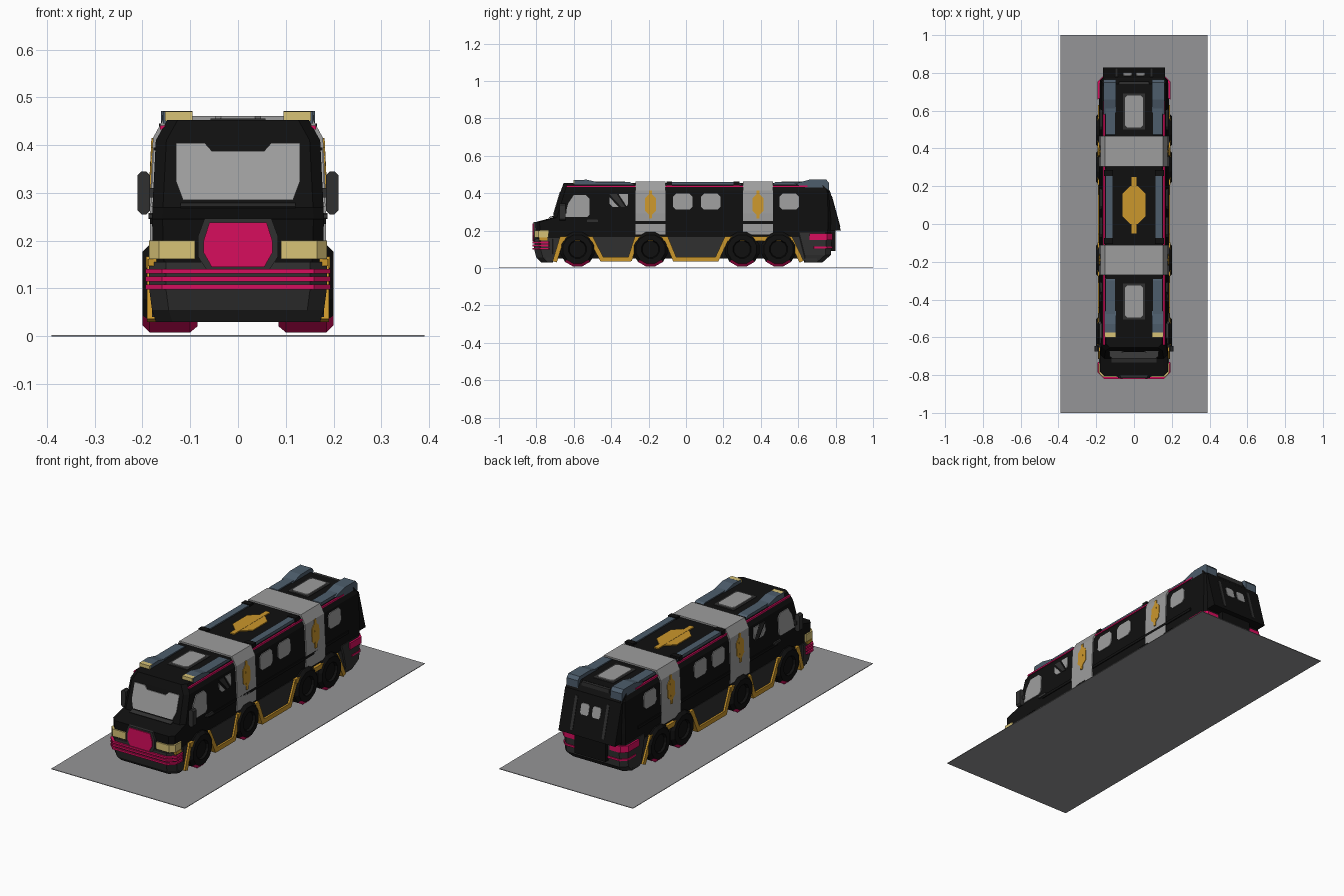
import bpy, bmesh, math
from mathutils import Vector


def material(name, r, g, b):
    m = bpy.data.materials.new(name)
    m.diffuse_color = (r, g, b, 1)
    return m


BLACK = material("black", 0.005, 0.005, 0.005)
DARK = material("dark_grey", 0.03, 0.03, 0.03)
GREY = material("light_grey", 0.34, 0.34, 0.34)
BASE = material("base_grey", 0.30, 0.30, 0.31)
PINK = material("pink", 0.68, 0.004, 0.11)
GOLD = material("gold", 0.60, 0.31, 0.025)
LAMP = material("pale_yellow", 0.68, 0.54, 0.18)
SLATE = material("slate_blue", 0.075, 0.11, 0.15)


def finish(name, bm, *mats):
    bmesh.ops.recalc_face_normals(bm, faces=bm.faces)
    me = bpy.data.meshes.new(name)
    bm.to_mesh(me)
    bm.free()
    ob = bpy.data.objects.new(name, me)
    bpy.context.collection.objects.link(ob)
    for m in mats:
        me.materials.append(m)
    return ob


def solid(name, pts, vec, mat, mirror=False):
    """Polygon swept along a vector, optionally mirrored over x."""
    bm = bmesh.new()
    for s in ((1, -1) if mirror else (1,)):
        a = [bm.verts.new((s * p[0], p[1], p[2])) for p in pts]
        b = [bm.verts.new((s * (p[0] + vec[0]), p[1] + vec[1], p[2] + vec[2])) for p in pts]
        bm.faces.new(a)
        bm.faces.new(b[::-1])
        for i in range(len(pts)):
            j = (i + 1) % len(pts)
            bm.faces.new((a[i], a[j], b[j], b[i]))
    return finish(name, bm, mat)


def box(name, x, y, z, mat, mirror=False):
    pts = [(x[0], y[0], z[0]), (x[1], y[0], z[0]), (x[1], y[1], z[0]), (x[0], y[1], z[0])]
    return solid(name, pts, (0, 0, z[1] - z[0]), mat, mirror)


def loft(name, rings, mat, cf=0.03, cb=0.03):
    """Stacked rings (z, front y, back y, half width) with cut corners."""
    bm = bmesh.new()
    prev = None
    for z, f, b, w in rings:
        xy = [(-w + cf, f), (w - cf, f), (w, f + cf), (w, b - cb),
              (w - cb, b), (cb - w, b), (-w, b - cb), (-w, f + cf)]
        cur = [bm.verts.new((x, y, z)) for x, y in xy]
        if prev:
            for i in range(8):
                j = (i + 1) % 8
                bm.faces.new((prev[i], prev[j], cur[j], cur[i]))
        else:
            bm.faces.new(cur)
        prev = cur
    bm.faces.new(prev)
    return finish(name, bm, mat)


def side_x(z):
    """Half width of the body wall at height z."""
    return 0.179 - 0.007 * max(0, z - 0.27) / 0.14


def front_y(z):
    return -0.712 + 0.3 * (z - 0.27)


def side_plate(name, yz, mat, lift=0.004):
    solid(name, [(side_x(z) - 0.003, y, z) for y, z in yz], (lift + 0.003, 0, 0), mat, True)


def rounded(y0, y1, z0, z1, c):
    return [(y0 + c, z0), (y1 - c, z0), (y1, z0 + c), (y1, z1 - c),
            (y1 - c, z1), (y0 + c, z1), (y0, z1 - c), (y0, z0 + c)]


def sym(half):
    """Complete a left-right symmetric outline."""
    return half + [(-x, z) for x, z in half[::-1]]


# flat base the vehicle stands on
box("base_plate", (-0.39, 0.39), (-1, 1), (0, 0.003), BASE)

# body shell and chassis
loft("body_shell", [(0.155, -0.80, 0.77, 0.177), (0.245, -0.805, 0.775, 0.18),
                    (0.27, -0.712, 0.775, 0.179), (0.41, -0.67, 0.77, 0.172),
                    (0.453, -0.655, 0.74, 0.148)], BLACK, 0.022, 0.015)
box("chassis", (-0.12, 0.12), (-0.72, 0.74), (0.05, 0.16), BLACK)
box("side_moulding", (0.175, 0.184), (-0.5, 0.66), (0.235, 0.25), BLACK, True)
box("roof_pink_line", (0.150, 0.163), (-0.64, 0.65), (0.433, 0.441), PINK, True)

# bumpers with pink rails
loft("front_bumper", [(0.03, -0.775, -0.71, 0.172), (0.055, -0.80, -0.71, 0.18),
                      (0.10, -0.812, -0.71, 0.186), (0.155, -0.81, -0.71, 0.186)], DARK, 0.035, 0.005)
for z in (0.103, 0.120, 0.136):
    loft("front_rail", [(z - 0.005, -0.82, -0.73, 0.194), (z + 0.005, -0.82, -0.73, 0.194)], PINK, 0.035, 0.005)
loft("rear_bumper", [(0.03, 0.63, 0.73, 0.175), (0.07, 0.63, 0.775, 0.185),
                     (0.15, 0.61, 0.78, 0.186), (0.19, 0.60, 0.775, 0.182)], DARK, 0.005, 0.03)
loft("rear_rail", [(0.105, 0.68, 0.783, 0.188), (0.115, 0.68, 0.783, 0.188)], PINK, 0.005, 0.03)
solid("tail_lights", [(0.10, 0.782, 0.15), (0.10, 0.70, 0.15), (0.192, 0.66, 0.15), (0.192, 0.755, 0.15),
                      (0.165, 0.782, 0.15)], (0, 0, 0.035), PINK, True)

# wheels: black with pink undersides
bm = bmesh.new()
for s in (-1, 1):
    for y in (-0.58, -0.19, 0.30, 0.495):
        prev = None
        for x, r in ((0.085, 0.082), (0.10, 0.095), (0.185, 0.095), (0.2, 0.08), (0.2, 0.05), (0.188, 0.045)):
            cur = []
            for k in range(12):
                a = math.tau * (k + 0.5) / 12
                cur.append(bm.verts.new((s * x, y + r * math.cos(a), 0.1 + r * math.sin(a))))
            if prev:
                for k in range(12):
                    bm.faces.new((prev[k], prev[k - 1], cur[k - 1], cur[k]))
            else:
                bm.faces.new(cur)
            prev = cur
        bm.faces.new(prev)
for f in bm.faces:
    f.material_index = int(f.calc_center_median().z < 0.032)
finish("wheels", bm, BLACK, PINK)

# gold arch trim as one bar per segment
path = [(-0.70, 0.04), (-0.665, 0.155), (-0.505, 0.155), (-0.45, 0.046), (-0.30, 0.046), (-0.265, 0.155),
        (-0.105, 0.155), (-0.06, 0.046), (0.165, 0.046), (0.215, 0.155), (0.56, 0.155), (0.615, 0.04)]
for (y0, z0), (y1, z1) in zip(path, path[1:]):
    d = Vector((y1 - y0, z1 - z0)).normalized() * 0.012
    n = Vector((-d.y, d.x))
    a, b = Vector((y0, z0)) - d * 0.6, Vector((y1, z1)) + d * 0.6
    x = 0.193 if min(z0, z1) > 0.1 else 0.190
    solid("arch_trim", [(0.16, *p) for p in (a + n, b + n, b - n, a - n)], (x - 0.16, 0, 0), GOLD, True)

# dark skirts between the arches
for name, yz in (("front_skirt", [(-0.75, 0.04), (-0.70, 0.04), (-0.665, 0.16), (-0.75, 0.16)]),
                 ("door_skirt", [(-0.45, 0.045), (-0.30, 0.045), (-0.265, 0.165), (-0.505, 0.165)]),
                 ("middle_skirt", [(-0.06, 0.045), (0.165, 0.045), (0.215, 0.165), (-0.105, 0.165)]),
                 ("rear_skirt", [(0.615, 0.04), (0.70, 0.04), (0.70, 0.165), (0.56, 0.165)])):
    solid(name, [(0.11, y, z) for y, z in yz], (0.07, 0, 0), DARK, True)

# light grey bands over the body with plain gold ornaments
for y in (-0.19, 0.385):
    outline = sym([(0.184, 0.178), (0.184, 0.29), (0.178, 0.415), (0.153, 0.461)])
    solid("grey_band", [(x, y - 0.08, z) for x, z in outline], (0, 0.16, 0), GREY)
    side_plate("side_ornament", rounded(y - 0.03, y + 0.03, 0.285, 0.395, 0.022), GOLD, 0.009)
    side_plate("side_ornament_bar", rounded(y - 0.008, y + 0.008, 0.265, 0.415, 0.002), GOLD, 0.0095)
solid("roof_ornament", [(x, y, 0.452) for x, y in rounded(-0.06, 0.06, 0.0, 0.2, 0.04)], (0, 0, 0.006), GOLD)
box("roof_ornament_bar", (-0.013, 0.013), (-0.05, 0.25), (0.452, 0.459), GOLD)

# side windows
side_plate("cab_window", [(-0.648, 0.272), (-0.53, 0.272), (-0.515, 0.285), (-0.515, 0.37),
                          (-0.535, 0.39), (-0.60, 0.39), (-0.63, 0.345)], GREY)
side_plate("door_window_upper", [(-0.41, 0.395), (-0.345, 0.325), (-0.325, 0.325), (-0.37, 0.395)], DARK)
side_plate("door_window", [(-0.36, 0.395), (-0.318, 0.33), (-0.31, 0.34), (-0.31, 0.395)], GREY)
side_plate("door_window_corner", [(-0.41, 0.38), (-0.41, 0.345), (-0.39, 0.325), (-0.36, 0.325)], GREY)
side_plate("door_handle", rounded(-0.53, -0.47, 0.245, 0.258, 0.003), DARK, 0.008)
for y0 in (-0.07, 0.08, 0.50):
    side_plate("side_window", rounded(y0, y0 + 0.105, 0.312, 0.397, 0.016), GREY)

# windscreen, grille, hood vent
screen = sym([(0.055, 0.388), (0.07, 0.405), (0.13, 0.405), (0.13, 0.325), (0.115, 0.285)])
screen = screen[:5] + screen[5:]
solid("windscreen", [(x, front_y(z) - 0.004, z) for x, z in screen], (0, 0.008, 0), GREY)
grille = [(0.06, 0.238), (0.072, 0.20), (0.072, 0.175), (0.055, 0.145)]
solid("grille_frame", [(x * 1.17, -0.815, z + (0.008 if z > 0.18 else -0.008)) for x, z in sym(grille)],
      (0, 0.03, 0), DARK)
solid("grille", [(x, -0.820, z) for x, z in sym(grille)], (0, 0.008, 0), PINK)
solid("hood_vent", [(-0.12, -0.73, 0.268), (0.12, -0.73, 0.268), (0.12, -0.685, 0.280), (-0.12, -0.685, 0.280)],
      (0, -0.004, 0.004), DARK)

# headlights and gold indicators wrap the front corners
lamp = [(0.09, -0.81), (0.165, -0.81), (0.186, -0.788), (0.186, -0.735), (0.17, -0.735), (0.09, -0.78)]
solid("headlights", [(x, y, 0.162) for x, y in lamp], (0, 0, 0.038), LAMP, True)
box("indicators", (0.16, 0.188), (-0.785, -0.74), (0.147, 0.162), GOLD, True)

# mirrors on short arms
box("mirror_arm", (0.165, 0.195), (-0.655, -0.64), (0.29, 0.31), DARK, True)
solid("mirrors", [(x, -0.675, z) for x, z in rounded(0.184, 0.21, 0.255, 0.345, 0.008)], (0, 0.03, 0), DARK, True)

# roof rails, lamps, rear fins
for x0, y0, y1 in ((0.10, -0.585, -0.27), (0.115, -0.11, 0.305), (0.10, 0.465, 0.68)):
    solid("roof_rail", [(x0, y0, 0.44), (x0, y1, 0.44), (x0, y1 - 0.03, 0.459), (x0, y0 + 0.01, 0.459)],
          (0.152 - x0, 0, 0), SLATE, True)
for y in (-0.09, 0.27):
    box("rail_clamp", (0.11, 0.158), (y - 0.015, y + 0.015), (0.43, 0.463), BLACK, True)
solid("lamp_pod", [(0.095, -0.595, 0.445), (0.095, -0.595, 0.47), (0.095, -0.53, 0.472), (0.095, -0.46, 0.455),
                   (0.095, -0.46, 0.445)], (0.062, 0, 0), SLATE, True)
box("roof_lamps", (0.095, 0.153), (-0.601, -0.575), (0.451, 0.471), LAMP, True)
solid("rear_fins", [(0.095, 0.58, 0.45), (0.095, 0.66, 0.472), (0.095, 0.75, 0.472), (0.095, 0.765, 0.455),
                    (0.095, 0.765, 0.415), (0.095, 0.70, 0.41)], (0.066, 0, 0), SLATE, True)

# roof hatches
for y in (-0.41, 0.595):
    box("hatch_frame", (-0.058, 0.058), (y - 0.095, y + 0.095), (0.45, 0.456), DARK)
    solid("hatch", [(a, b, 0.455) for a, b in rounded(-0.048, 0.048, y - 0.084, y + 0.084, 0.012)],
          (0, 0, 0.006), GREY)

# sloping tail with windows and door
tail = [(0.73, 0.445), (0.772, 0.405), (0.828, 0.20), (0.76, 0.20)]
solid("tail_panel", [(-0.165, y, z) for y, z in tail], (0.33, 0, 0), BLACK)
slope = lambda z: 0.772 + (0.405 - z) * 0.273
solid("tail_windows", [(x, slope(z) - 0.003, z) for x, z in rounded(0.01, 0.058, 0.305, 0.36, 0.008)],
      (0, 0.006, 0), GREY, True)
solid("tail_ribs", [(x, slope(z) - 0.003, z) for x, z in rounded(0.085, 0.10, 0.22, 0.385, 0.003)],
      (0, 0.006, 0), DARK, True)
box("tail_vent", (-0.08, 0.08), (0.72, 0.755), (0.425, 0.452), DARK)
box("tail_door_step", (-0.09, 0.09), (0.75, 0.80), (0.09, 0.21), BLACK)
